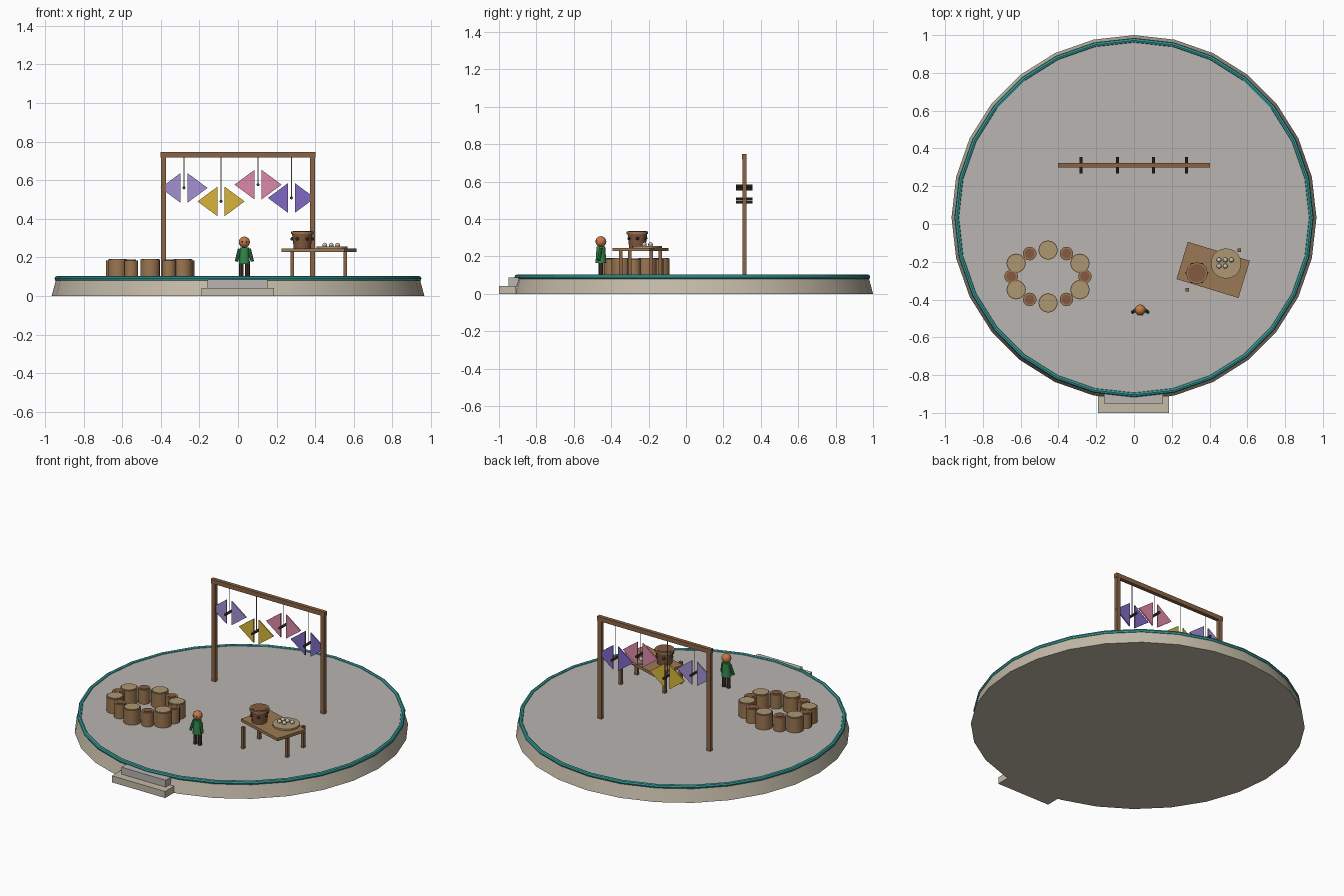
import bpy, math
from mathutils import Vector

if "Cube" in bpy.data.objects:
    bpy.data.objects.remove(bpy.data.objects["Cube"])

def mat(name, r, g, b):
    m = bpy.data.materials.new(name)
    m.diffuse_color = (r, g, b, 1)
    m.use_nodes = True
    m.node_tree.nodes["Principled BSDF"].inputs["Base Color"].default_value = m.diffuse_color
    return m

STONE = mat("stone", .55, .49, .39)
GREY = mat("paving", .48, .46, .44)
TEAL = mat("teal", .04, .34, .32)
WOOD = mat("wood", .26, .13, .06)
BARK = mat("bark", .33, .18, .08)
PLANK = mat("plank", .33, .19, .09)
PALE = mat("pale_wood", .42, .31, .17)
DARK = mat("dark", .06, .04, .03)
POT = mat("pot", .23, .10, .05)
GREEN = mat("green", .03, .24, .07)
ORANGE = mat("orange", .55, .19, .06)
EGG = mat("egg", .60, .53, .45)

def finish(name, m, smooth=False):
    o = bpy.context.object
    o.name = name
    o.data.materials.append(m)
    if smooth:
        bpy.ops.object.shade_smooth_by_angle(angle=math.radians(35))
    return o

def box(name, m, loc, size, rz=0):
    bpy.ops.mesh.primitive_cube_add(size=1, location=loc, rotation=(0, 0, rz))
    bpy.context.object.scale = size
    return finish(name, m)

def cone(name, m, x, y, z0, z1, r0, r1, n=16):
    bpy.ops.mesh.primitive_cone_add(vertices=n, radius1=r0, radius2=r1, depth=z1 - z0,
                                    location=(x, y, (z0 + z1) / 2))
    return finish(name, m, True)

def rod(name, m, a, b, r, n=8):
    a, b = Vector(a), Vector(b)
    d = b - a
    bpy.ops.mesh.primitive_cylinder_add(vertices=n, radius=r, depth=d.length, location=(a + b) / 2,
                                        rotation=d.to_track_quat('Z', 'Y').to_euler())
    return finish(name, m, n > 4)

def ball(name, m, loc, r, seg=12, rings=8):
    bpy.ops.mesh.primitive_uv_sphere_add(segments=seg, ring_count=rings, radius=r, location=loc)
    return finish(name, m, True)

# Round platform, paved top and teal rim
CY, TOP = .034, .095
cone("platform_base", STONE, 0, CY, 0, .086, .966, .943, 28)
cone("platform_paving", GREY, 0, CY, .08, TOP, .935, .935, 28)
bpy.ops.mesh.primitive_torus_add(major_segments=28, minor_segments=8, major_radius=.938,
                                 minor_radius=.013, location=(0, CY, .09))
finish("platform_rim", TEAL, True)

# Entrance steps
box("lower_step", STONE, (-.002, -.955, .021), (.376, .09, .042))
box("upper_step", GREY, (-.002, -.92, .064), (.312, .06, .044))

# Hanging frame
FY = .312
for s in (-1, 1):
    box("frame_post", WOOD, (s * .385, FY, (TOP + .725) / 2), (.026, .022, .725 - TOP))
box("frame_beam", WOOD, (0, FY, .732), (.804, .024, .028))

# Winged hangings on cords
def wing(name, m, x, z, s):
    t = .004
    pts = [(s * .018, .077), (s * .018, -.077), (s * .122, 0)]
    v = [(x + px, FY + dy, z + pz) for dy in (-t, t) for px, pz in pts]
    f = [(0, 1, 2), (5, 4, 3), (0, 3, 4, 1), (1, 4, 5, 2), (2, 5, 3, 0)]
    if s < 0:
        f = [p[::-1] for p in f]
    me = bpy.data.meshes.new(name)
    me.from_pydata(v, [], f)
    me.materials.append(m)
    bpy.context.collection.objects.link(bpy.data.objects.new(name, me))

LILAC = mat("lilac", .36, .28, .64)
YELLOW = mat("yellow", .69, .46, .04)
PINK = mat("pink", .72, .25, .39)
VIOLET = mat("violet", .22, .14, .55)
for x, z, m in ((-.28, .56, LILAC), (-.088, .49, YELLOW), (.104, .577, PINK), (.277, .508, VIOLET)):
    rod("hanging_body", DARK, (x, FY - .044, z), (x, FY + .044, z), .008)
    rod("hanging_cord", GREY, (x, FY, z), (x, FY, .72), .002, 6)
    for s in (-1, 1):
        wing("hanging_wing", m, x, z, s)

# Oval ring of drums, large and small in turn
for i in range(12):
    a = math.radians(30 * i)
    x, y = -.455 + .195 * math.cos(a), -.278 + .14 * math.sin(a)
    if i % 2:
        cone("large_drum", BARK, x, y, TOP, .188, .051, .051)
        cone("large_drum_top", PALE, x, y, .186, .192, .045, .045)
    else:
        cone("small_drum", BARK, x, y, TOP, .185, .036, .036, 14)
        cone("small_drum_top", POT, x, y, .183, .188, .025, .025, 14)

# Table, with legs not quite square to the top
TX, TY = .419, -.243
box("table_top", PLANK, (TX, TY, .237), (.343, .206, .018), math.radians(-17))
for sx in (-1, 1):
    for sy in (-1, 1):
        box("table_leg", WOOD, (TX + sx * .138, TY + sy * .081 + sx * .024, (TOP + .232) / 2),
            (.018, .018, .232 - TOP))

# Studded pot
PX, PY = .333, -.26
cone("pot_body", POT, PX, PY, .245, .325, .044, .053, 12)
cone("pot_rim", BARK, PX, PY, .32, .334, .058, .058, 12)
cone("pot_filling", POT, PX, PY, .33, .336, .048, .048, 12)
for i in range(6):
    a = math.radians(60 * i)
    ball("pot_stud", DARK, (PX + .052 * math.cos(a), PY + .052 * math.sin(a), .296), .009, 8, 6)

# Tray of small balls
cone("tray", PALE, .487, -.209, .245, .256, .08, .08, 20)
for x, y in ((.45, -.19), (.483, -.19), (.516, -.19), (.45, -.223), (.483, -.223)):
    ball("tray_ball", EGG, (x, y, .263), .013, 10, 8)

# Standing figure
GX, GY = .033, -.455
cone("figure_torso", GREEN, GX, GY, .165, .252, .029, .023, 12)
ball("figure_head", ORANGE, (GX, GY, .279), .029)
for s in (-1, 1):
    rod("figure_leg", DARK, (GX + s * .016, GY, TOP), (GX + s * .016, GY, .172), .012)
    rod("figure_arm", GREEN, (GX + s * .025, GY, .243), (GX + s * .041, GY - .012, .18), .009)
    ball("figure_eye", DARK, (GX + s * .011, GY - .026, .282), .004, 8, 6)
